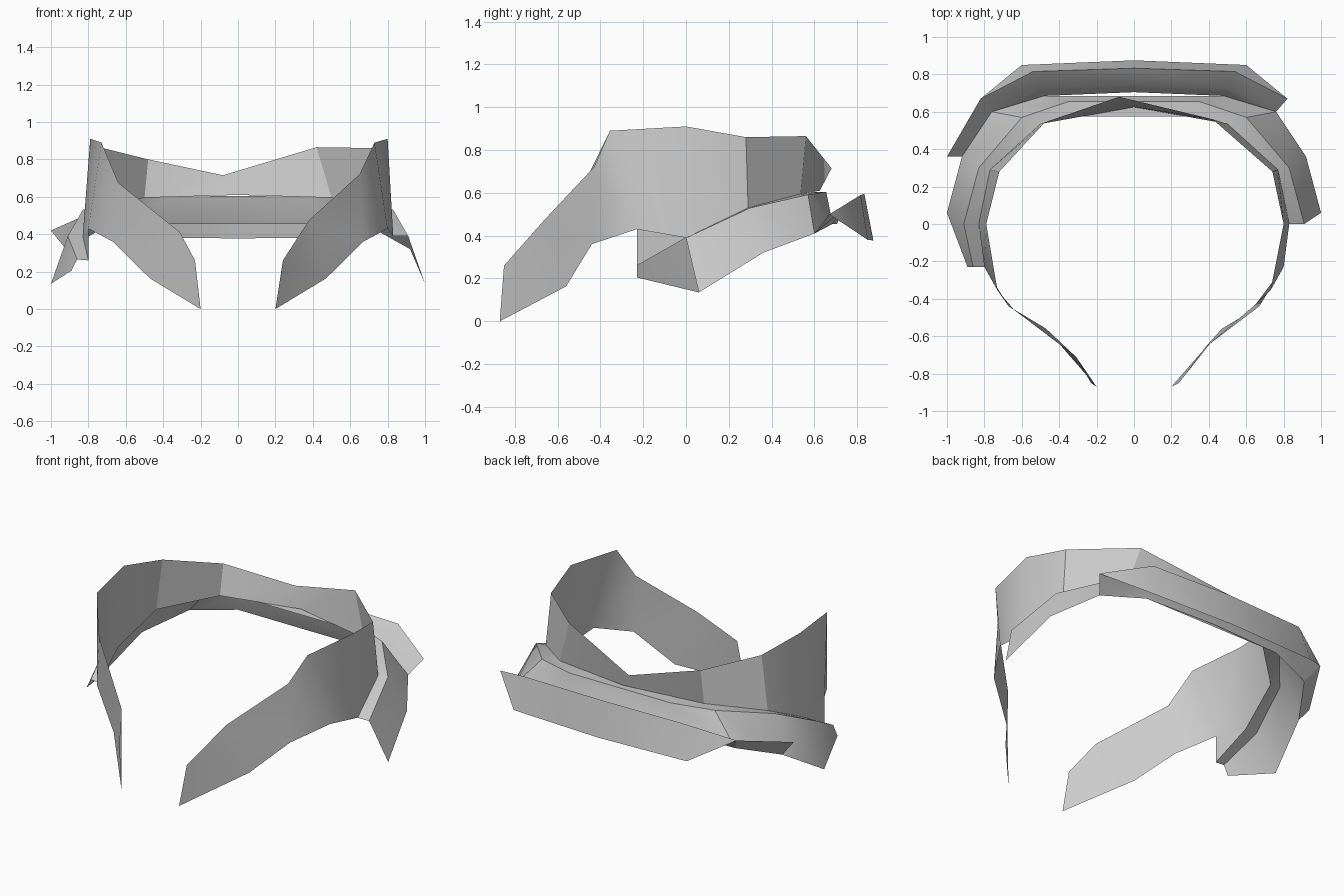
import bpy
import math

cube = bpy.data.objects.get("Cube")
if cube:
    bpy.data.objects.remove(cube)

# One plain grey material
grey = bpy.data.materials.new("plain grey")
grey.use_nodes = True
color = (0.6, 0.6, 0.6, 1)
grey.diffuse_color = color
grey.node_tree.nodes["Principled BSDF"].inputs["Base Color"].default_value = color


def ribbon(name, rows):
    """Skin a sheet between rows of points of equal length; repeated points weld."""
    verts, lookup = [], {}

    def index(p):
        if p not in lookup:
            lookup[p] = len(verts)
            verts.append(p)
        return lookup[p]

    faces = []
    for a, b in zip(rows, rows[1:]):
        for i in range(len(a) - 1):
            quad = [index(p) for p in (a[i], a[i + 1], b[i + 1], b[i])]
            quad = list(dict.fromkeys(quad))
            if len(quad) > 2:
                faces.append(quad)
    mesh = bpy.data.meshes.new(name)
    mesh.from_pydata(verts, [], faces)
    mesh.materials.append(grey)
    obj = bpy.data.objects.new(name, mesh)
    bpy.context.collection.objects.link(obj)
    bpy.ops.object.select_all(action='DESELECT')
    obj.select_set(True)
    bpy.context.view_layer.objects.active = obj
    bpy.ops.object.shade_smooth_by_angle(angle=math.radians(30))
    return obj


def mirrored(half):
    """Complete a row given from +x to the centre with its -x half."""
    return half + [(-x, y, z) for x, y, z in reversed(half) if x != 0]


# Tall band: upper and lower edge, from the +x tip round the back to the -x tip
band_top = [(.24, -.85, .26), (.38, -.66, .475), (.65, -.43, .72), (.73, -.355, .89),
            (.8, 0, .91), (.74, .28, .86), (.42, .56, .865), (-.08, .68, .715),
            (-.48, .54, .80), (-.72, .28, .86), (-.79, 0, .91), (-.73, -.355, .89),
            (-.64, -.46, .675), (-.31, -.71, .41), (-.23, -.85, .26)]
band_low = mirrored([(.2, -.87, 0), (.47, -.56, .163), (.67, -.44, .36), (.8, -.23, .43),
                     (.83, 0, .39), (.77, .29, .53), (.5, .535, .595), (0, .625, .61)])
ribbon("tall_band", [band_top, band_low])

# Folded collar: narrow ledge under the band, then a skirt sloping down and out
ledge_in = mirrored([(.83, 0, .39), (.77, .29, .53), (.5, .535, .595), (0, .625, .61)])
ledge_out = mirrored([(.91, 0, .39), (.83, .3, .53), (.6, .57, .592), (.35, .655, .605)])
ledge_in.insert(3, (.3, .575, .603))
ledge_in[4:5] = []
ledge_in.insert(4, (-.3, .575, .603))
skirt_low = mirrored([(1.0, .06, .135), (.92, .36, .32), (.76, .6, .41), (.48, .685, .455)])
# The -x end runs further forward
ledge_in.append((-.8, -.23, .26))
ledge_out.append((-.86, -.23, .265))
skirt_low.append((-.89, -.23, .205))
ribbon("folded_collar", [ledge_in, ledge_out, skirt_low])

# Small web closing the band down to the longer collar end
ribbon("collar_end_web", [[(-.8, -.23, .43), (-.83, 0, .39)],
                          [(-.8, -.23, .26), (-.83, 0, .39)]])

# Raised back flap: steep step, slope up to a crest, then a drop outside
corner = (.82, .67, .5)
root = mirrored([(.76, .6, .41), (.48, .685, .455), (0, .705, .455)])
step = mirrored([(.76, .6, .41), (.5, .725, .52), (0, .74, .53)])
crest = mirrored([corner, (.54, .815, .59), (0, .833, .595)])
hem = mirrored([corner, (.6, .85, .38), (0, .875, .378)])
for row, end in ((root, (-.92, .36, .32)), (step, (-.92, .36, .32)),
                 (crest, (-1.0, .36, .42)), (hem, (-1.0, .36, .42))):
    row.append(end)
ribbon("back_flap", [root, step, crest, hem])
